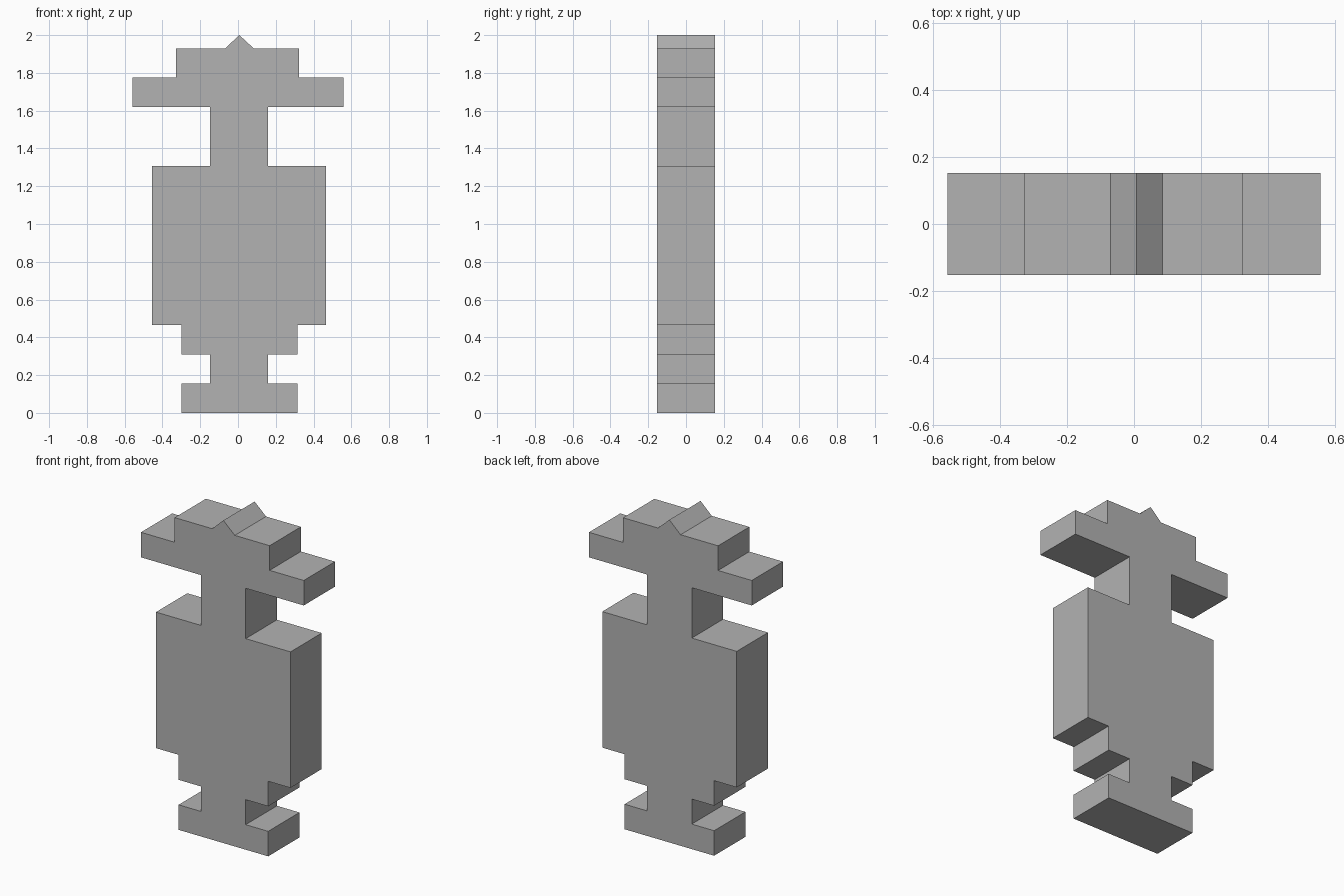
import bpy
import bmesh

if "Cube" in bpy.data.objects:
    bpy.data.objects.remove(bpy.data.objects["Cube"], do_unlink=True)

HALF_DEPTH = 0.153

# Stacked tiers of the figure: left x, right x, top z
TIERS = [
    (-0.30, 0.314, 0.155),   # base
    (-0.147, 0.16, 0.31),    # ankle
    (-0.30, 0.314, 0.465),   # hips
    (-0.455, 0.467, 1.308),  # torso
    (-0.147, 0.16, 1.62),    # neck
    (-0.558, 0.558, 1.775),  # brim
    (-0.327, 0.324, 1.928),  # crown
]
PEAK = [(0.085, 1.928), (0.007, 2.0), (-0.07, 1.928)]


def flat_material(name, color):
    mat = bpy.data.materials.new(name)
    mat.use_nodes = True
    mat.diffuse_color = color
    mat.node_tree.nodes["Principled BSDF"].inputs["Base Color"].default_value = color
    return mat


def stepped_outline():
    """Trace up the right edge, over the peak, and down the left edge."""
    right, left, bottom = [], [], 0.0
    for x0, x1, top in TIERS:
        right += [(x1, bottom), (x1, top)]
        left += [(x0, bottom), (x0, top)]
        bottom = top
    return right + PEAK + left[::-1]


def extrude_outline(name, outline, half_depth, mat):
    bm = bmesh.new()
    face = bm.faces.new([bm.verts.new((x, -half_depth, z)) for x, z in outline])
    result = bmesh.ops.extrude_face_region(bm, geom=[face], use_keep_orig=True)
    moved = [g for g in result["geom"] if isinstance(g, bmesh.types.BMVert)]
    bmesh.ops.translate(bm, verts=moved, vec=(0, 2 * half_depth, 0))
    bmesh.ops.recalc_face_normals(bm, faces=bm.faces)
    mesh = bpy.data.meshes.new(name)
    bm.to_mesh(mesh)
    bm.free()
    mesh.materials.append(mat)
    obj = bpy.data.objects.new(name, mesh)
    bpy.context.collection.objects.link(obj)
    return obj


grey = flat_material("plain grey", (0.45, 0.45, 0.45, 1.0))
extrude_outline("stepped_figure", stepped_outline(), HALF_DEPTH, grey)
